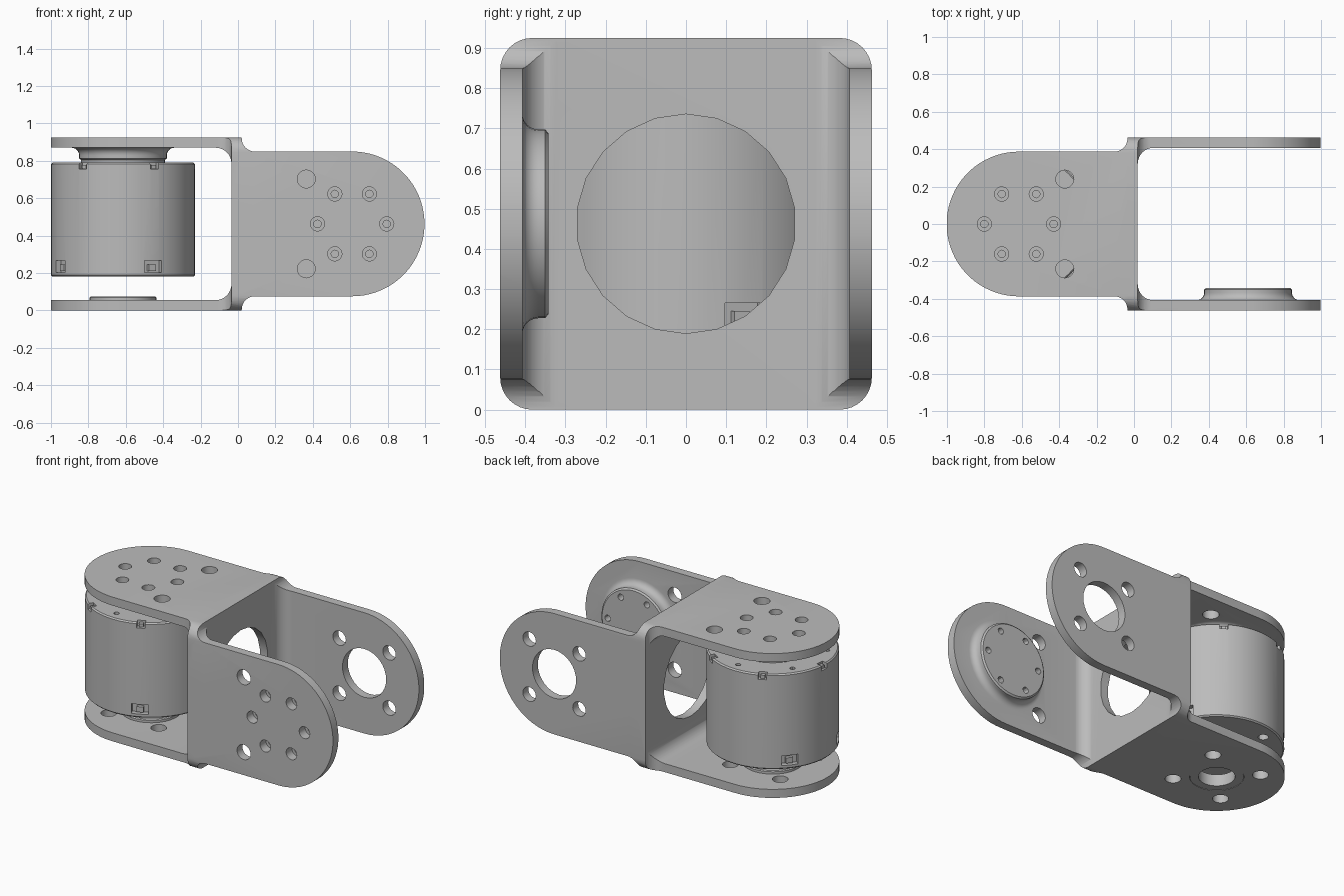
import bpy, bmesh
from math import pi, cos, sin, radians
from mathutils import Matrix

if "Cube" in bpy.data.objects:
    bpy.data.objects.remove(bpy.data.objects["Cube"])

H = 0.4625      # half height and half depth of the joint block
T = 0.055       # sheet thickness
R = 0.387       # radius of the rounded arm tips
AX = -0.615     # motor axis


def material(name, value):
    m = bpy.data.materials.new(name)
    m.use_nodes = True
    m.diffuse_color = (value, value, value, 1)
    m.node_tree.nodes["Principled BSDF"].inputs["Base Color"].default_value = (value, value, value, 1)
    return m


GREY = material("machined grey", 0.5)


def make(name, bm, matrix=Matrix()):
    bmesh.ops.recalc_face_normals(bm, faces=bm.faces)
    bm.transform(matrix)
    mesh = bpy.data.meshes.new(name)
    bm.to_mesh(mesh)
    bm.free()
    ob = bpy.data.objects.new(name, mesh)
    bpy.context.collection.objects.link(ob)
    mesh.materials.append(GREY)
    return ob


def boolean(ob, tool, op):
    mod = ob.modifiers.new(op, "BOOLEAN")
    mod.object, mod.operation, mod.solver = tool, op, "EXACT"
    bpy.context.view_layer.objects.active = ob
    bpy.ops.object.modifier_apply(modifier=mod.name)
    bpy.data.objects.remove(tool)


def arc(cx, cy, r, a0, a1, n=8):
    angles = [radians(a0 + (a1 - a0) * i / n) for i in range(n + 1)]
    return [(cx + r * cos(a), cy + r * sin(a)) for a in angles]


def prism(name, pts, lo, hi, place, matrix=Matrix()):
    """Extrude a 2D outline; place(a, b, c) orders the coordinates."""
    bm = bmesh.new()
    ends = [[bm.verts.new(place(a, b, c)) for a, b in pts] for c in (lo, hi)]
    for ring in ends:
        bm.faces.new(ring)
    for i in range(len(pts)):
        j = (i + 1) % len(pts)
        bm.faces.new((ends[0][i], ends[0][j], ends[1][j], ends[1][i]))
    return make(name, bm, matrix)


def lathe(bm, profile, u=0, v=0, n=40, closed=False, turn=0):
    """Revolve (radius, height) points about the line through u, v."""
    rings = [[bm.verts.new((u + r * cos(turn + 2 * pi * i / n), v + r * sin(turn + 2 * pi * i / n), h))
              for i in range(n)] for r, h in profile]
    pairs = list(zip(rings, rings[1:]))
    if closed:
        pairs.append((rings[-1], rings[0]))
    else:
        bm.faces.new(rings[0])
        bm.faces.new(rings[-1])
    for a, b in pairs:
        for i in range(n):
            j = (i + 1) % n
            bm.faces.new((a[i], a[j], b[j], b[i]))


def turned(name, profile, matrix=Matrix(), **kw):
    bm = bmesh.new()
    lathe(bm, profile, **kw)
    return make(name, bm, matrix)


def drill(ob, centres, r, lo, hi, matrix=Matrix(), n=20):
    bm = bmesh.new()
    for u, v in centres:
        lathe(bm, [(r, lo), (r, hi)], u, v, n)
    boolean(ob, make("drill", bm, matrix), "DIFFERENCE")


def ring_points(c, r, count, start=0):
    return [(c + r * cos(start + 2 * pi * i / count), r * sin(start + 2 * pi * i / count)) for i in range(count)]


def mirrored(half):
    return half + [(a, -b) for a, b in reversed(half)]


def bracket(name, c, m):
    """U bracket: u runs out along the arms, v across, w towards the boss arm."""
    tip = c + R
    inner = arc(T + 0.085, H - T - 0.085, 0.085, 90, 180)
    section = mirrored([(0, H), (tip + 0.1, H), (tip + 0.1, H - T)] + inner)
    section = [(0, H), (tip + 0.1, H), (tip + 0.1, H - T)] + inner
    section += [(a, -b) for a, b in reversed(section)]
    ob = prism(name, section, -H, H, lambda a, b, d: (a, d, b), m)
    # Tongue outline with flared root
    half = [(-0.1, H + 0.1), (T, H + 0.1), (T, H)]
    half += arc(T + 0.07, R + 0.07, 0.07, 180, 270)
    half += arc(c, 0, R, 90, 4, 18)
    boolean(ob, prism("outline", mirrored(half), -1, 1, lambda a, b, d: (a, b, d), m), "INTERSECT")
    # Rounded corners of the joining wall
    k, q = H - 0.08, 0.08
    corners = arc(k, k, q, 0, 90) + arc(-k, k, q, 90, 180) + arc(-k, -k, q, 180, 270) + arc(k, -k, q, 270, 360)
    boolean(ob, prism("corners", corners, -1, 2, lambda a, b, d: (d, a, b), m), "INTERSECT")
    # Boss with a concave flare on the inside of one arm
    top = H - T
    flare = [(r, h) for r, h in arc(0.275, top - 0.04, 0.04, 180, 90, 6)]
    profile = [(0.225, top - 0.065), (0.235, top - 0.057)] + flare + [(0.275, top + 0.02)]
    boolean(ob, turned("boss", profile, m, u=c), "UNION")
    # Counterbored ring of screws, outer pair, and the plain arm's openings
    screws = ring_points(c, 0.185, 6)
    drill(ob, screws, 0.02, 0.3, 0.6, m, 12)
    drill(ob, screws, 0.038, H - 0.06, 0.6, m)
    drill(ob, [(c - 0.245, 0.24), (c - 0.245, -0.24)], 0.048, 0.3, 0.6, m)
    drill(ob, [(c, 0)], 0.155, -0.6, -0.3, m, 32)
    drill(ob, ring_points(c, 0.25, 4, pi / 4), 0.046, -0.6, -0.3, m)
    return ob


def frame(ox, u, v, w):
    m = Matrix((u, v, w)).transposed().to_4x4()
    m.translation = (ox, 0, H)
    return m


# Two brackets back to back, a quarter turn apart, sharing one wall
body = bracket("double_bracket", 0.635, frame(0.02, (-1, 0, 0), (0, -1, 0), (0, 0, 1)))
arms = bracket("side_arms", 0.645, frame(-0.035, (1, 0, 0), (0, 0, 1), (0, -1, 0)))
boolean(body, arms, "UNION")
along_x = Matrix.Translation((0, 0, H)) @ Matrix.Rotation(pi / 2, 4, "Y")
drill(body, [(0, 0)], 0.273, -0.12, 0.12, along_x, 22)

# Motor housing with pockets, screw holes and rim slots
axis = Matrix.Translation((AX, 0, 0))
motor = turned("motor_housing", [(0.377, 0.18), (0.385, 0.188), (0.385, 0.782), (0.377, 0.79)], axis, n=48)


def blocks(name, angles, z, size, reach):
    bm = bmesh.new()
    for a in angles:
        spot = Matrix.Rotation(radians(a), 4, "Z") @ Matrix.Translation((reach, 0, z))
        bmesh.ops.create_cube(bm, size=1, matrix=spot @ Matrix.Diagonal((*size, 1)))
    return make(name, bm, axis)


ports = (-65, 22, -151, 140)
tabs = [56 + 60 * i for i in range(6)]
boolean(motor, blocks("pockets", ports, 0.235, (0.07, 0.1, 0.062), 0.385), "DIFFERENCE")
boolean(motor, blocks("slots", tabs, 0.78, (0.07, 0.05, 0.05), 0.385), "DIFFERENCE")
drill(motor, ring_points(0, 0.32, 6, radians(26)), 0.016, 0.76, 0.82, axis, 12)
drill(motor, ring_points(0, 0.3, 4, radians(22)), 0.03, 0.15, 0.22, axis, 12)
connector = blocks("connectors", ports, 0.228, (0.025, 0.04, 0.035), 0.36)
screw_tabs = blocks("rim_screw_tabs", tabs, 0.768, (0.025, 0.026, 0.02), 0.362)

# Output disc above the motor and bearing ring in the lower arm
horn = turned("output_disc", [(0.225, 0.785), (0.225, 0.812)], axis)
bearing = turned("bearing_ring", [(0.105, 0.002), (0.154, 0.002), (0.154, T), (0.178, T),
                                  (0.178, 0.07), (0.172, 0.075), (0.105, 0.075)], axis, closed=True)

for ob in (body, motor, connector, screw_tabs, horn, bearing):
    bpy.ops.object.select_all(action="DESELECT")
    ob.select_set(True)
    bpy.context.view_layer.objects.active = ob
    bpy.ops.object.shade_smooth_by_angle(angle=radians(30))
